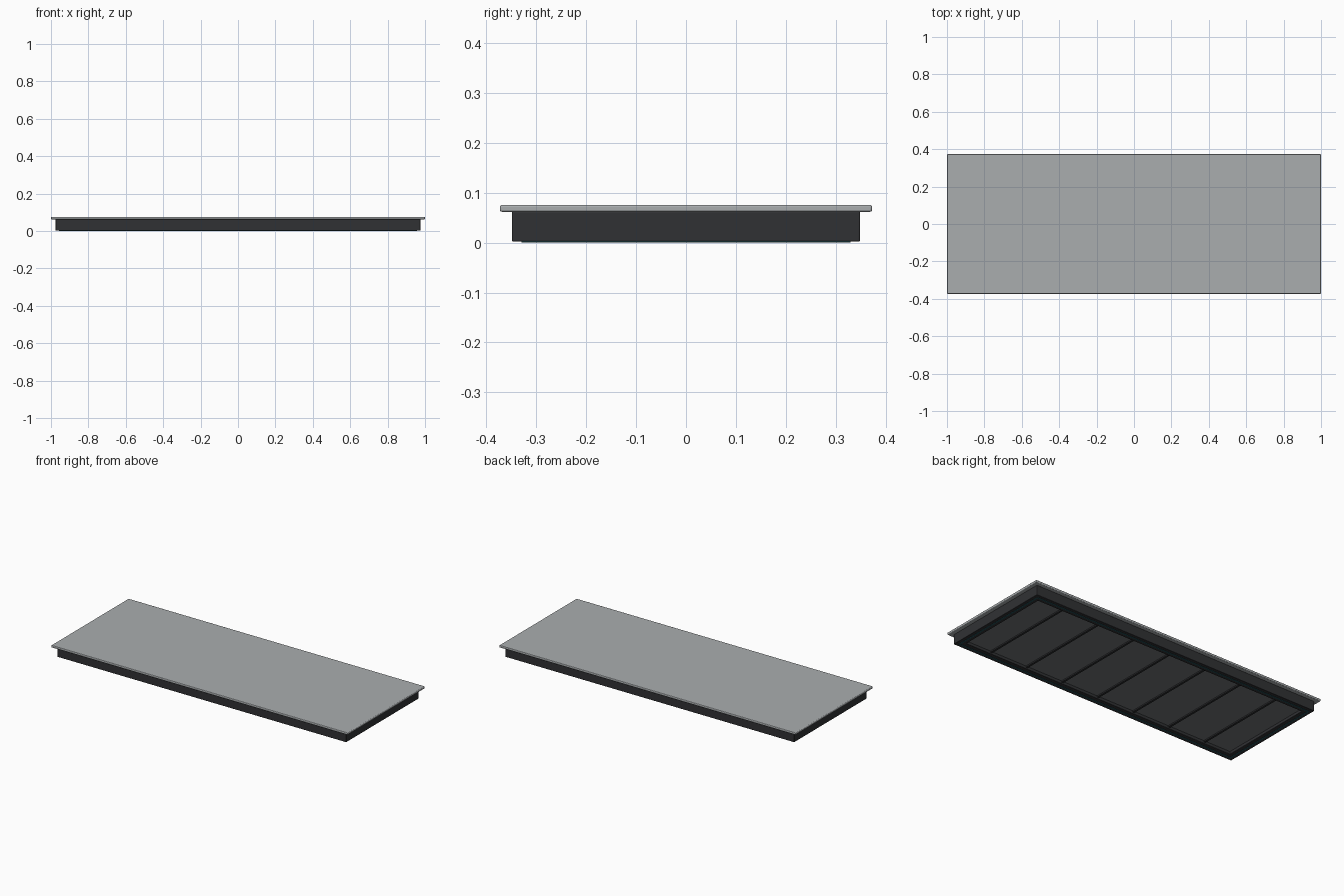
import bpy, bmesh

if "Cube" in bpy.data.objects:
    bpy.data.objects.remove(bpy.data.objects["Cube"])

def mat(name, col):
    m = bpy.data.materials.new(name)
    m.diffuse_color = (*col, 1)
    m.use_nodes = True
    m.node_tree.nodes["Principled BSDF"].inputs["Base Color"].default_value = m.diffuse_color
    return m

DARK = mat("charcoal", (0.03, 0.031, 0.034))
TEAL = mat("teal", (0.02, 0.10, 0.12))
PLATE = mat("plate_grey", (0.40, 0.42, 0.43))
PANEL = mat("panel_grey", (0.16, 0.17, 0.18))

def finish(name, bm, m, bevel):
    me = bpy.data.meshes.new(name)
    bm.to_mesh(me)
    bm.free()
    ob = bpy.data.objects.new(name, me)
    bpy.context.collection.objects.link(ob)
    me.materials.append(m)
    if bevel:
        b = ob.modifiers.new("Bevel", 'BEVEL')
        b.width, b.segments = bevel, 3
    bpy.context.view_layer.objects.active = ob
    ob.select_set(True)
    bpy.ops.object.shade_smooth_by_angle()
    ob.select_set(False)
    return ob

def box(name, x, hx, hy, z0, z1, m, bevel=0):
    bm = bmesh.new()
    bmesh.ops.create_cube(bm, size=1)
    for v in bm.verts:
        v.co = (x + v.co.x * 2 * hx, v.co.y * 2 * hy, z1 if v.co.z > 0 else z0)
    return finish(name, bm, m, bevel)

def ring(name, hx, hy, w, z0, z1, m, bevel=0):
    # rectangular frame: outer half sizes hx, hy and rail width w
    bm = bmesh.new()
    loops = [[bm.verts.new((sx * (hx - d), sy * (hy - d), z))
              for sx, sy in ((-1, -1), (1, -1), (1, 1), (-1, 1))]
             for d, z in ((0, z0), (0, z1), (w, z1), (w, z0))]
    for i in range(4):
        a, b = loops[i], loops[(i + 1) % 4]
        for j in range(4):
            k = (j + 1) % 4
            bm.faces.new((a[j], a[k], b[k], b[j]))
    bmesh.ops.recalc_face_normals(bm, faces=bm.faces)
    return finish(name, bm, m, bevel)

# top plate with softened overhanging edge
box("top_plate", 0, 1.0, 0.373, 0.062, 0.076, PLATE, 0.004)

# dark skirt frame and thin seal on its underside
ring("skirt_frame", 0.975, 0.349, 0.048, 0.002, 0.063, DARK, 0.003)
ring("seal_strip", 0.956, 0.330, 0.008, 0.0, 0.006, TEAL, 0.001)

# recessed underside panel
box("underside_panel", 0, 0.935, 0.309, 0.02, 0.05, PANEL)

# cross ribs dividing the underside into eight bays
for i in range(7):
    box(f"cross_rib_{i + 1}", (i - 3) * 0.25, 0.007, 0.305, 0.012, 0.024, DARK, 0.002)
